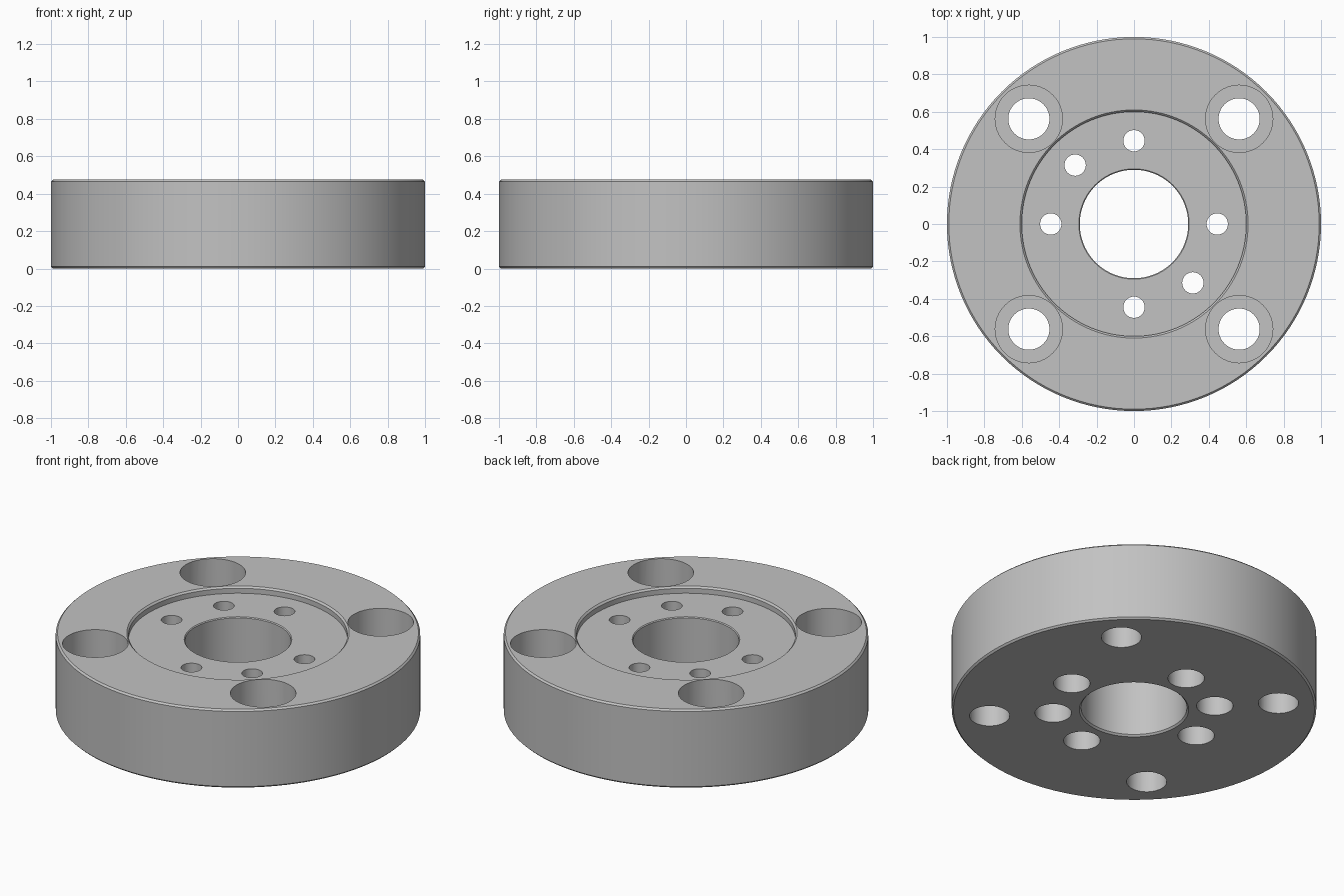
import bpy, bmesh
from math import pi, sin, cos, radians

cube = bpy.data.objects.get("Cube")
if cube:
    bpy.data.objects.remove(cube, do_unlink=True)

HEIGHT = 0.475
FLOOR = HEIGHT - 0.04      # floor of the shallow top recess
BEVEL = 0.01

steel = bpy.data.materials.new("grey_metal")
steel.use_nodes = True
grey = (0.54, 0.54, 0.54, 1)
steel.diffuse_color = grey
steel.node_tree.nodes["Principled BSDF"].inputs["Base Color"].default_value = grey


def lathe(name, profile, segments, x=0, y=0, closed=False):
    """Revolve a radius/height profile around a vertical axis at x, y."""
    bm = bmesh.new()
    verts = [bm.verts.new((r, 0, z)) for r, z in profile]
    edges = [bm.edges.new(pair) for pair in zip(verts, verts[1:])]
    if closed:
        edges.append(bm.edges.new((verts[-1], verts[0])))
    bmesh.ops.spin(bm, geom=verts + edges, cent=(0, 0, 0), axis=(0, 0, 1),
                   angle=2 * pi, steps=segments, use_merge=True)
    bmesh.ops.remove_doubles(bm, verts=bm.verts, dist=1e-5)
    bmesh.ops.recalc_face_normals(bm, faces=bm.faces)
    mesh = bpy.data.meshes.new(name)
    bm.to_mesh(mesh)
    bm.free()
    mesh.materials.append(steel)
    obj = bpy.data.objects.new(name, mesh)
    obj.location = (x, y, 0)
    bpy.context.collection.objects.link(obj)
    return obj


# Ring body: bevelled rim, recessed top and central bore
rim, recess, bore = 1.0, 0.60, 0.29
body = lathe("flange_ring", [
    (bore, BEVEL), (bore + BEVEL, 0),
    (rim - BEVEL, 0), (rim, BEVEL),
    (rim, HEIGHT - BEVEL), (rim - BEVEL, HEIGHT),
    (recess + BEVEL, HEIGHT), (recess, HEIGHT - BEVEL),
    (recess, FLOOR), (bore + BEVEL / 2, FLOOR), (bore, FLOOR - BEVEL / 2),
], 128, closed=True)


def stepped_cutter(name, lower, upper, step, angle, distance):
    """Solid for a two-diameter hole that passes right through the ring."""
    a = radians(angle)
    return lathe(name, [(0, -0.1), (lower, -0.1), (lower, step),
                        (upper, step), (upper, HEIGHT + 0.1), (0, HEIGHT + 0.1)],
                 48, distance * cos(a), distance * sin(a))


# Four outer bolt holes, counterbored from above
cutters = [stepped_cutter("outer_bolt_cutter", 0.11, 0.18, HEIGHT - 0.22, a, 0.795)
           for a in (45, 135, 225, 315)]
# Six inner screw holes, counterbored from below
cutters += [stepped_cutter("inner_screw_cutter", 0.10, 0.057, 0.12, a, 0.445)
            for a in (0, 90, 135, 180, 270, 315)]

bpy.ops.object.select_all(action='DESELECT')
bpy.context.view_layer.objects.active = body
body.select_set(True)
for cutter in cutters:
    cutter.hide_render = True
    cut = body.modifiers.new("hole", 'BOOLEAN')
    cut.operation = 'DIFFERENCE'
    cut.solver = 'EXACT'
    cut.object = cutter
    bpy.ops.object.modifier_apply(modifier=cut.name)
    bpy.data.objects.remove(cutter, do_unlink=True)

bpy.ops.object.shade_smooth_by_angle(angle=radians(30))
